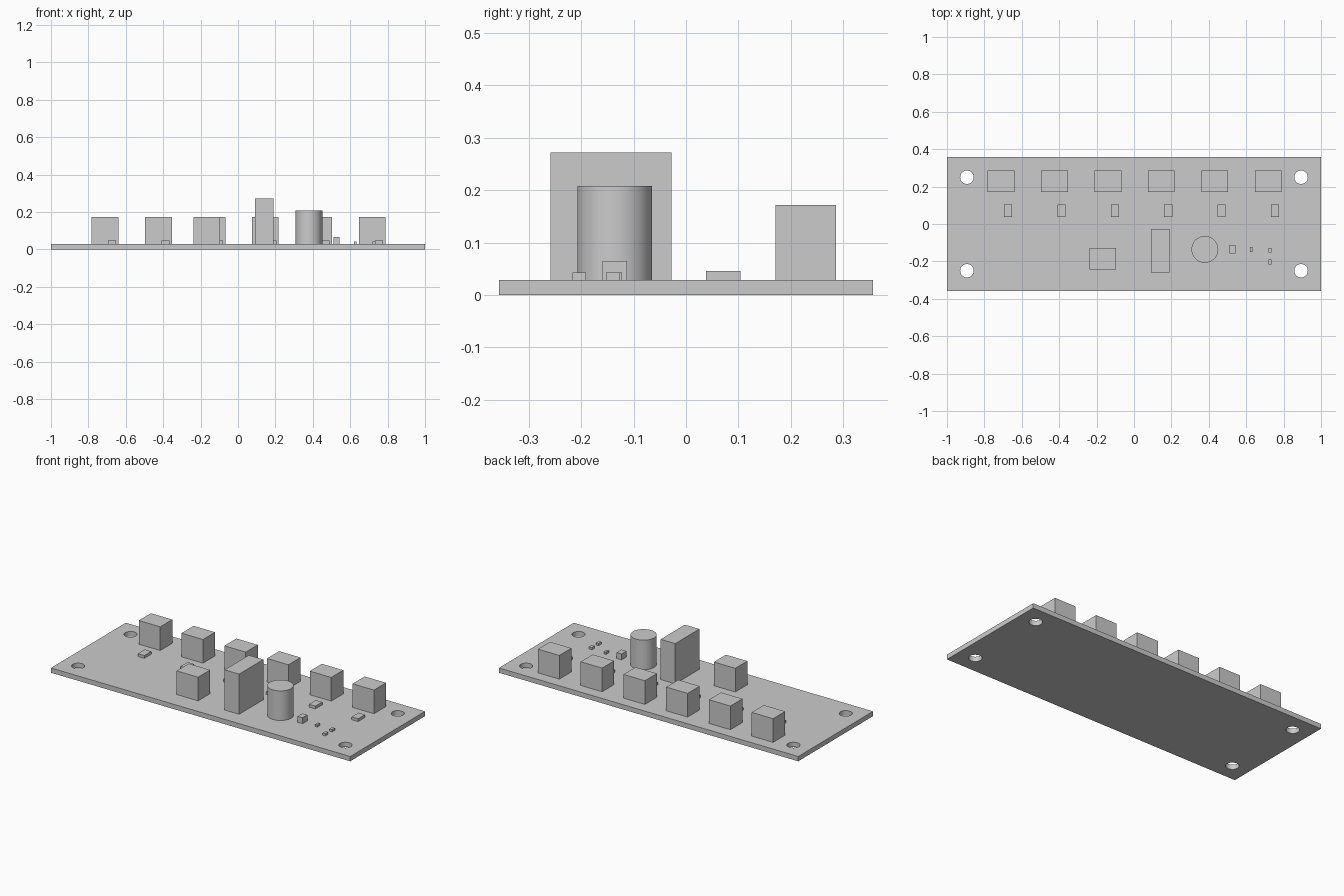
import bpy
import math

cube = bpy.data.objects.get("Cube")
if cube:
    bpy.data.objects.remove(cube, do_unlink=True)

grey = bpy.data.materials.new("plain_grey")
grey.use_nodes = True
grey.diffuse_color = (0.6, 0.6, 0.6, 1)
grey.node_tree.nodes["Principled BSDF"].inputs["Base Color"].default_value = (0.6, 0.6, 0.6, 1)

TOP = 0.029  # upper face of the board


def finish(name):
    obj = bpy.context.object
    obj.name = name
    obj.data.materials.append(grey)
    return obj


def box(name, x, y, width, depth, top, base=TOP):
    bpy.ops.mesh.primitive_cube_add(size=1, location=(x, y, (base + top) / 2))
    bpy.context.object.scale = (width, depth, top - base)
    bpy.ops.object.transform_apply(location=False, rotation=False, scale=True)
    return finish(name)


def cylinder(name, x, y, radius, base, top):
    bpy.ops.mesh.primitive_cylinder_add(
        vertices=64, radius=radius, depth=top - base, location=(x, y, (base + top) / 2))
    bpy.ops.object.shade_smooth_by_angle(angle=math.radians(30))
    return finish(name)


# Board with a mounting hole near each corner
board = box("circuit_board", 0, 0, 2, 0.714, TOP, base=0)
for x in (-0.893, 0.893):
    for y in (-0.25, 0.25):
        cutter = cylinder("hole_cutter", x, y, 0.036, -0.1, 0.1)
        cutter.hide_render = True
        bpy.context.view_layer.objects.active = board
        cut = board.modifiers.new("mounting_hole", "BOOLEAN")
        cut.operation = "DIFFERENCE"
        cut.solver = "EXACT"
        cut.object = cutter
        bpy.ops.object.modifier_apply(modifier=cut.name)
        bpy.data.objects.remove(cutter, do_unlink=True)

# Row of terminal blocks, each with a flat chip in front
for i in range(6):
    x = -0.711 + 0.2857 * i
    box(f"terminal_block_{i + 1}", x, 0.2285, 0.143, 0.115, 0.172)
    box(f"flat_chip_{i + 1}", x + 0.037, 0.071, 0.043, 0.066, 0.046)

# Power section
box("input_terminal", -0.167, -0.187, 0.143, 0.115, 0.172)
box("tall_relay", 0.14, -0.143, 0.097, 0.231, 0.272)
cylinder("capacitor", 0.379, -0.136, 0.0715, TOP, 0.208)
box("regulator", 0.526, -0.136, 0.033, 0.046, 0.065)

# Tiny surface parts
box("small_capacitor", 0.627, -0.136, 0.014, 0.027, 0.043)
for name, y in (("small_resistor_back", -0.14), ("small_resistor_front", -0.204)):
    box(name, 0.727, y, 0.018, 0.026, 0.043)
